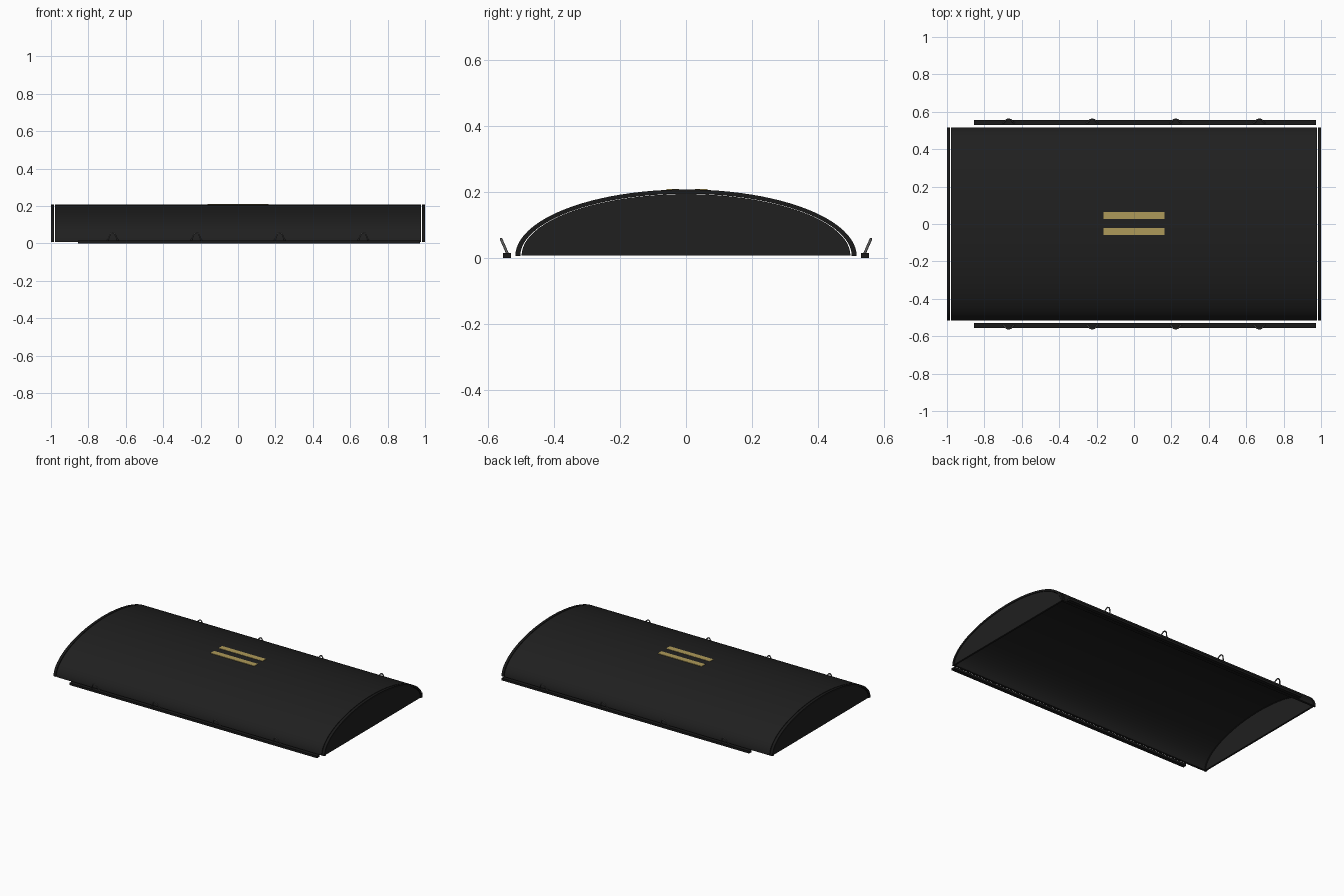
import bpy, bmesh, math

if "Cube" in bpy.data.objects:
    bpy.data.objects.remove(bpy.data.objects["Cube"])

def material(name, rgb):
    m = bpy.data.materials.new(name)
    m.diffuse_color = (*rgb, 1)
    m.use_nodes = True
    m.node_tree.nodes["Principled BSDF"].inputs["Base Color"].default_value = m.diffuse_color
    return m

BLACK = material("black_panel", (0.014, 0.014, 0.014))
TRIM = material("black_trim", (0.010, 0.010, 0.010))
GOLD = material("gold", (0.42, 0.32, 0.10))
STEEL = material("dark_steel", (0.10, 0.10, 0.10))

def arc(ry, rz, z0, n=48):
    return [(-ry * math.cos(math.pi * i / n), z0 + rz * math.sin(math.pi * i / n))
            for i in range(n + 1)]

def extrude_x(name, profile, x0, x1, mat):
    """Extrude a closed (y, z) outline between x0 and x1."""
    bm = bmesh.new()
    face = bm.faces.new([bm.verts.new((x0, y, z)) for y, z in profile])
    new = bmesh.ops.extrude_face_region(bm, geom=[face])["geom"]
    bmesh.ops.translate(bm, vec=(x1 - x0, 0, 0),
                        verts=[v for v in new if isinstance(v, bmesh.types.BMVert)])
    bmesh.ops.recalc_face_normals(bm, faces=bm.faces)
    me = bpy.data.meshes.new(name)
    bm.to_mesh(me)
    bm.free()
    me.materials.append(mat)
    ob = bpy.data.objects.new(name, me)
    bpy.context.collection.objects.link(ob)
    bpy.ops.object.select_all(action='DESELECT')
    ob.select_set(True)
    bpy.context.view_layer.objects.active = ob
    bpy.ops.object.shade_smooth_by_angle(angle=math.radians(30))
    return ob

def box(name, x0, x1, y0, y1, z0, z1, mat):
    return extrude_x(name, [(y0, z0), (y1, z0), (y1, z1), (y0, z1)], x0, x1, mat)

# Hollow vaulted shell, open underneath
band = arc(0.517, 0.202, 0.006) + arc(0.502, 0.189, 0.006)[::-1]
extrude_x("vault_shell", band, -0.979, 0.979, BLACK)

# End rims and end panels
for s, side in ((-1, "left"), (1, "right")):
    x0, x1 = sorted((s * 0.983, s * 1.0))
    extrude_x(side + "_end_rim", band, x0, x1, TRIM)
    x0, x1 = sorted((s * 0.985, s * 0.997))
    extrude_x(side + "_end_panel", arc(0.498, 0.186, 0.008), x0, x1, BLACK)

# Gold stripes on the crown, each in two halves
for y, row in ((0.046, "back"), (-0.040, "front")):
    box(row + "_stripe_left", -0.162, 0, y - 0.019, y + 0.019, 0.203, 0.2095, GOLD)
    box(row + "_stripe_right", 0, 0.162, y - 0.019, y + 0.019, 0.203, 0.2095, GOLD)

# Side rails with leaning wire loops
for s, side in ((-1, "front"), (1, "back")):
    y0, y1 = sorted((s * 0.53, s * 0.555))
    box(side + "_rail", -0.855, 0.972, y0, y1, 0, 0.015, TRIM)
    for i, x in enumerate((-0.67, -0.223, 0.223, 0.67)):
        cu = bpy.data.curves.new("wire_loop", 'CURVE')
        cu.dimensions = '3D'
        cu.bevel_depth = 0.004
        cu.bevel_resolution = 2
        cu.use_fill_caps = True
        sp = cu.splines.new('POLY')
        pts = [(-0.03, 0), (-0.024, 0.2), (-0.018, 0.55), (-0.012, 0.83), (-0.006, 0.96), (0, 1),
               (0.006, 0.96), (0.012, 0.83), (0.018, 0.55), (0.024, 0.2), (0.03, 0)]
        sp.points.add(len(pts) - 1)
        for p, (dx, t) in zip(sp.points, pts):
            p.co = (x + dx, s * (0.54 + 0.02 * t), 0.012 + 0.046 * t, 1)
        cu.materials.append(STEEL)
        ob = bpy.data.objects.new(f"{side}_wire_loop_{i + 1}", cu)
        bpy.context.collection.objects.link(ob)
